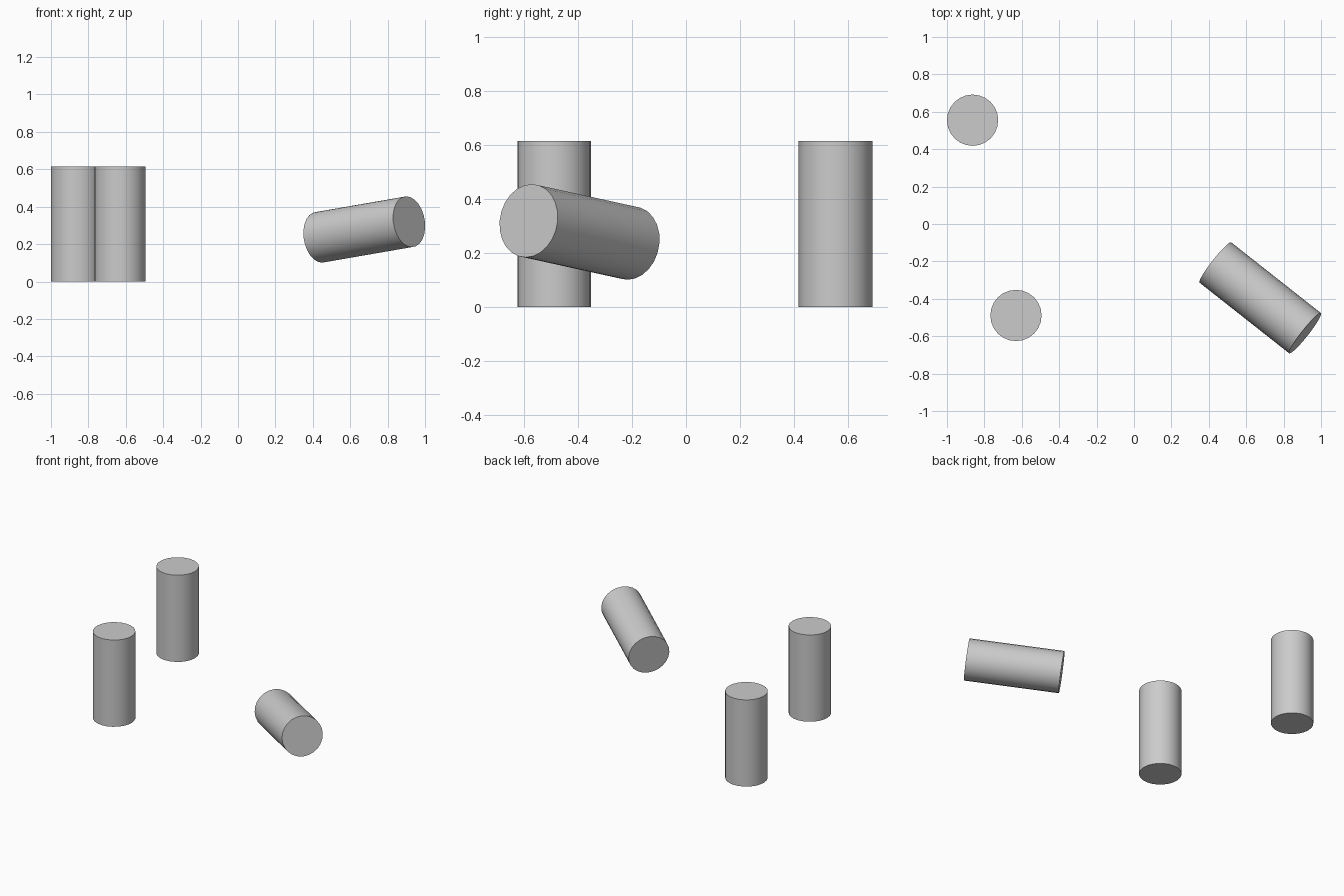
import bpy
import math
from mathutils import Vector

cube = bpy.data.objects.get("Cube")
if cube:
    bpy.data.objects.remove(cube, do_unlink=True)

RADIUS, LENGTH, SIDES = 0.137, 0.616, 24

grey = bpy.data.materials.new("light_grey")
grey.use_nodes = True
colour = (0.6, 0.6, 0.6, 1)
grey.diffuse_color = colour
grey.node_tree.nodes["Principled BSDF"].inputs["Base Color"].default_value = colour


def post(name, centre, axis=(0, 0, 1)):
    """Capped cylinder whose long axis points along the given direction."""
    bpy.ops.mesh.primitive_cylinder_add(vertices=SIDES, radius=RADIUS, depth=LENGTH, location=centre)
    obj = bpy.context.object
    obj.name = name
    obj.rotation_euler = Vector(axis).to_track_quat("Z", "Y").to_euler()
    obj.data.materials.append(grey)
    bpy.ops.object.shade_smooth_by_angle(angle=math.radians(30))
    return obj


# Two standing cylinders and one tipped over
post("back_standing_cylinder", (-0.863, 0.555, LENGTH / 2))
post("front_standing_cylinder", (-0.631, -0.489, LENGTH / 2))
post("tipped_cylinder", (0.675, -0.395, 0.278), (0.778, -0.613, 0.135))
